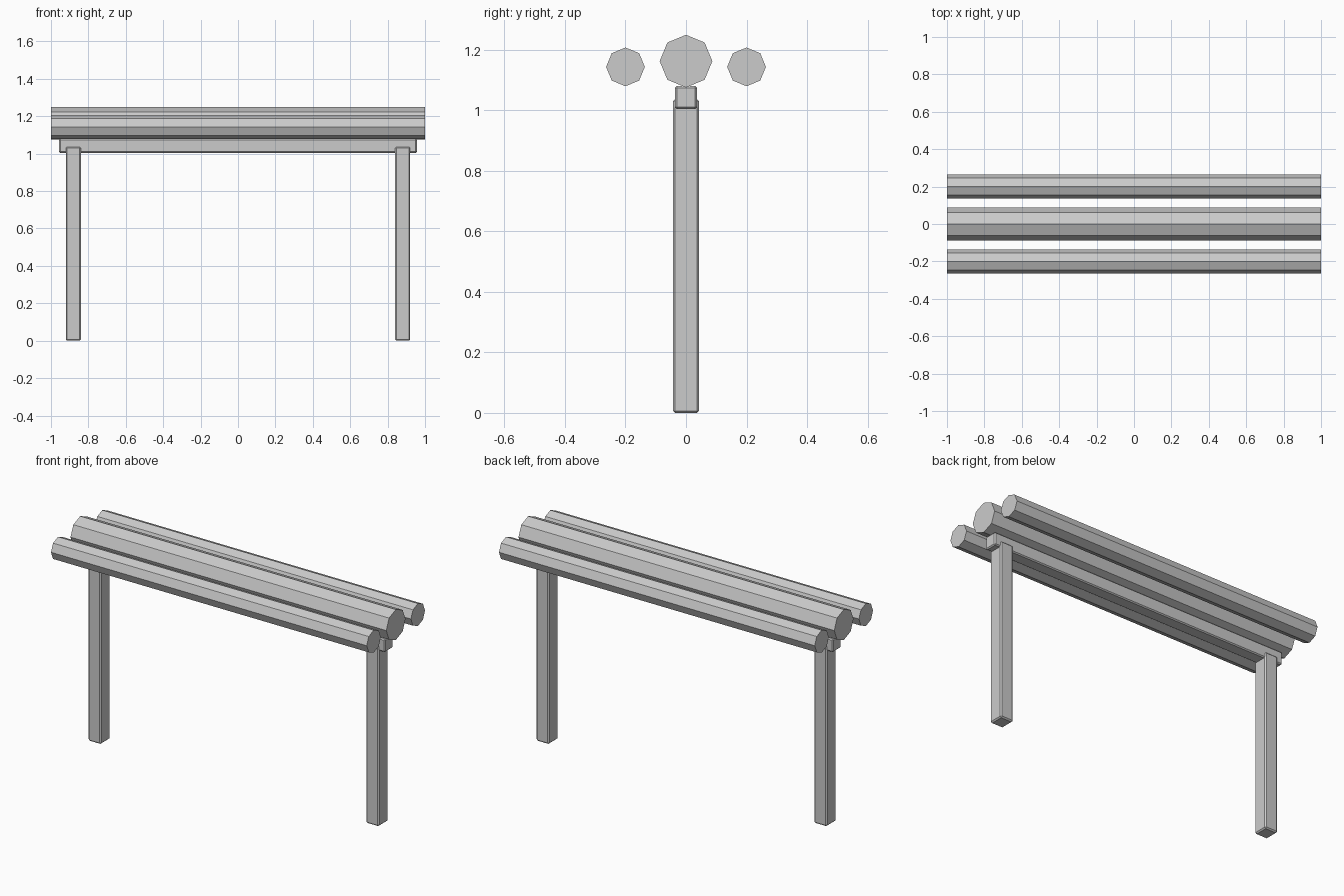
import bpy
from math import radians

if "Cube" in bpy.data.objects:
    bpy.data.objects.remove(bpy.data.objects["Cube"])


def log(name, y, z, radius):
    # eight-sided log lying along x, a corner pointing straight up
    bpy.ops.mesh.primitive_cylinder_add(vertices=8, radius=radius, depth=2.0,
                                        location=(0, y, z),
                                        rotation=(0, radians(90), 0))
    ob = bpy.context.object
    ob.name = name
    bpy.ops.object.transform_apply(location=False, rotation=True, scale=True)
    return ob


def timber(name, centre, size, bevel):
    # squared timber with a small chamfer on every edge
    bpy.ops.mesh.primitive_cube_add(size=1, location=centre)
    ob = bpy.context.object
    ob.name = name
    ob.scale = size
    bpy.ops.object.transform_apply(location=False, rotation=False, scale=True)
    mod = ob.modifiers.new("chamfer", "BEVEL")
    mod.width = bevel
    mod.segments = 1
    return ob


# Roof logs
log("centre_log", 0, 1.162, 0.087)
log("front_log", -0.2, 1.143, 0.064)
log("back_log", 0.2, 1.143, 0.064)

# Rail under the centre log
timber("rail", (0, 0, 1.042), (1.912, 0.073, 0.075), 0.006)

# Posts
for side, x in (("left", -0.88), ("right", 0.88)):
    timber(side + "_post", (x, 0, 0.5185), (0.081, 0.086, 1.037), 0.007)
